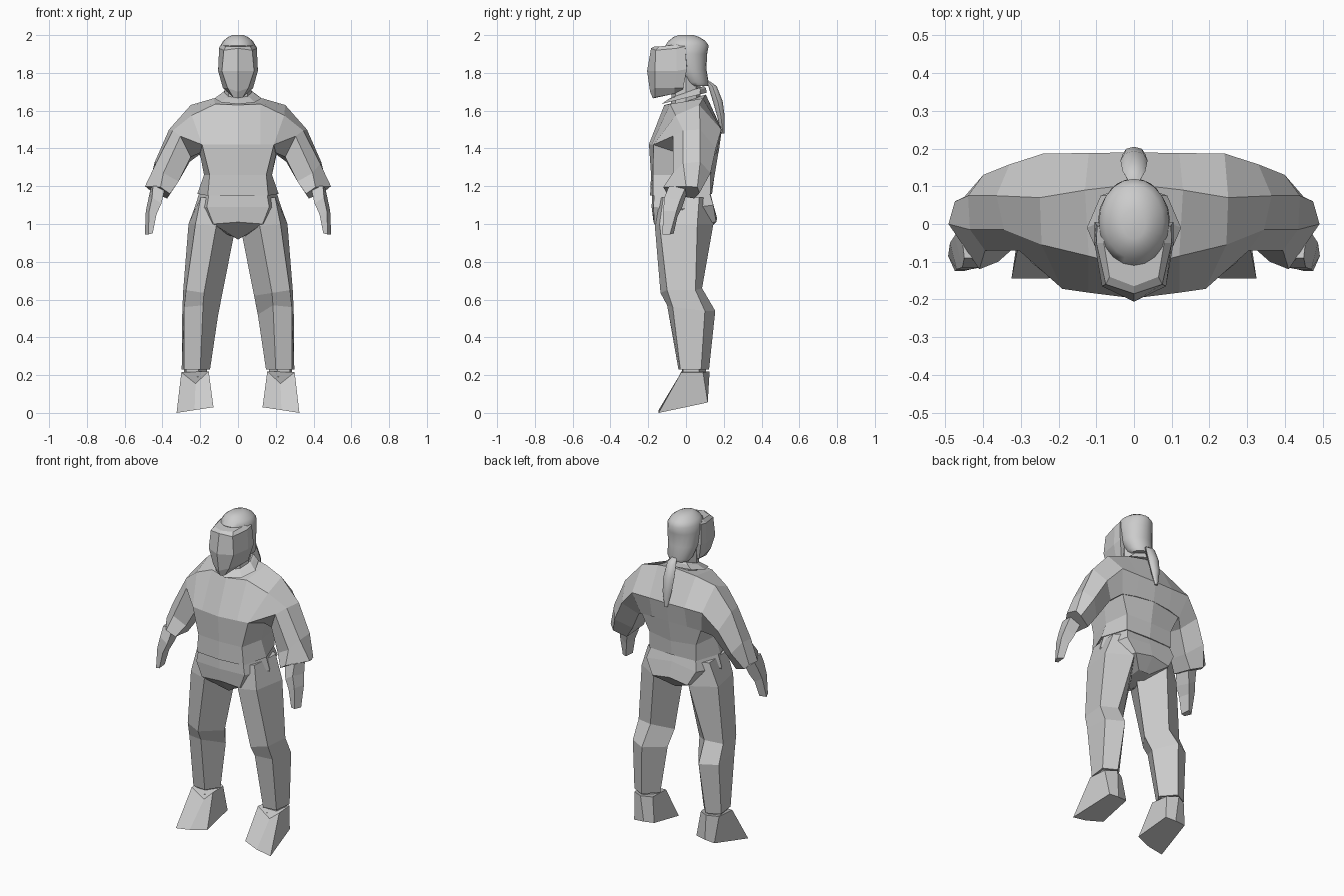
import bpy, bmesh, math

grey = bpy.data.materials.new("light grey")
grey.diffuse_color = (0.6, 0.6, 0.6, 1)


def loft(name, rings, mirror=False, smooth=False, cap_start=True):
    """Skin closed rings of equal point count, cap the ends, optionally mirror in x."""
    bm = bmesh.new()
    vs = [[bm.verts.new(p) for p in r] for r in rings]
    n = len(rings[0])
    for a, b in zip(vs, vs[1:]):
        for i in range(n):
            j = (i + 1) % n
            bm.faces.new((a[i], a[j], b[j], b[i]))
    if cap_start:
        bm.faces.new(vs[0][::-1])
    bm.faces.new(vs[-1])
    if mirror:
        dup = bmesh.ops.duplicate(bm, geom=bm.verts[:] + bm.edges[:] + bm.faces[:])["geom"]
        for v in dup:
            if isinstance(v, bmesh.types.BMVert):
                v.co.x *= -1
    bmesh.ops.remove_doubles(bm, verts=bm.verts, dist=1e-5)
    bmesh.ops.recalc_face_normals(bm, faces=bm.faces)
    me = bpy.data.meshes.new(name)
    bm.to_mesh(me)
    bm.free()
    me.materials.append(grey)
    ob = bpy.data.objects.new(name, me)
    bpy.context.collection.objects.link(ob)
    if smooth:
        bpy.context.view_layer.objects.active = ob
        ob.select_set(True)
        bpy.ops.object.shade_smooth_by_angle(angle=math.radians(50))
        ob.select_set(False)
    return ob


def sym(half):
    """Full ring from a half ring running front centre -> back centre."""
    return half + [(-x, y, z) for x, y, z in half[-2:0:-1]]


def oval(cx, cy, z, rx, ry, n, tilt=0.0):
    return [(cx + rx * math.sin(a), cy - ry * math.cos(a), z - tilt * math.cos(a))
            for a in (2 * math.pi * i / n for i in range(n))]


# jacket waist, tucked up into the chest
loft("jacket_waist", [sym(r) for r in (
    [(0, -.19, 1.15), (.16, -.175, 1.15), (.215, -.03, 1.16), (.16, .13, 1.16), (0, .138, 1.16)],
    [(0, -.185, 1.26), (.15, -.175, 1.26), (.18, -.03, 1.26), (.16, .13, 1.26), (0, .15, 1.25)],
    [(0, -.196, 1.42), (.19, -.172, 1.42), (.205, -.02, 1.39), (.205, .145, 1.37), (0, .172, 1.38)],
    [(0, -.14, 1.50), (.15, -.13, 1.48), (.16, -.01, 1.48), (.16, .13, 1.47), (0, .14, 1.47)],
)])

# chest and sleeves in one skin: top, back, under-back, under-front, chest, collarbone
loft("chest_and_sleeves", [
    [(0, .105, 1.685), (0, .19, 1.50), (0, .173, 1.38), (0, -.04, 1.38), (0, -.197, 1.42), (0, -.115, 1.63)],
    [(.13, .09, 1.665), (.12, .188, 1.50), (.12, .162, 1.375), (.12, -.04, 1.38), (.12, -.182, 1.42),
     (.12, -.085, 1.635)],
    [(.25, .07, 1.63), (.24, .187, 1.50), (.207, .146, 1.365), (.205, -.04, 1.375), (.19, -.172, 1.42),
     (.245, -.055, 1.575)],
    [(.365, .075, 1.50), (.33, .158, 1.40), (.255, .10, 1.33), (.25, -.03, 1.355), (.305, -.07, 1.465),
     (.345, -.015, 1.495)],
    [(.44, .075, 1.33), (.40, .13, 1.27), (.325, .06, 1.21), (.315, -.06, 1.225), (.395, -.07, 1.27),
     (.435, -.015, 1.32)],
    [(.475, .06, 1.195), (.45, .072, 1.165), (.375, .045, 1.135), (.36, -.10, 1.16), (.41, -.12, 1.195),
     (.492, .0, 1.20)],
], mirror=True, cap_start=False)

# tapering hands
loft("hand", [
    [(.385, -.09, 1.20), (.45, -.09, 1.20), (.46, .0, 1.20), (.39, .01, 1.18)],
    [(.405, -.115, 1.11), (.455, -.115, 1.14), (.475, -.03, 1.13), (.42, -.02, 1.09)],
    [(.432, -.12, 1.05), (.47, -.12, 1.07), (.488, -.05, 1.07), (.44, -.045, 1.04)],
    [(.452, -.125, .95), (.475, -.125, .945), (.493, -.085, .945), (.458, -.065, .95)],
], mirror=True)

# hips with the crotch wedge
loft("hips", [sym(r) for r in (
    [(0, -.178, 1.18), (.15, -.168, 1.18), (.20, -.02, 1.18), (.15, .12, 1.18), (0, .125, 1.18)],
    [(0, -.182, 1.09), (.165, -.172, 1.09), (.232, -.02, 1.08), (.17, .145, 1.10), (0, .14, 1.12)],
    [(0, -.172, 1.01), (.13, -.168, 1.00), (.20, -.02, 1.0), (.12, .16, 1.01), (0, .165, 1.03)],
    [(0, -.09, .918), (.03, -.075, .935), (.05, 0, .94), (.04, .09, .96), (0, .10, .95)],
)])

# trouser legs: ring order inner, front, outer front, outer back, back
loft("trouser_leg", [
    [(.06, .0, 1.14), (.12, -.155, 1.14), (.197, -.12, 1.14), (.21, .07, 1.14), (.13, .12, 1.14)],
    [(.02, .0, .95), (.115, -.165, .99), (.225, -.14, 1.0), (.262, .06, 1.0), (.12, .145, 1.0)],
    [(.085, -.01, .62), (.18, -.135, .635), (.275, -.10, .65), (.29, .05, .65), (.185, .085, .66)],
    [(.105, .03, .52), (.185, -.10, .57), (.285, -.07, .56), (.295, .10, .54), (.195, .155, .54)],
    [(.148, .04, .23), (.20, -.04, .23), (.285, -.03, .23), (.298, .08, .23), (.22, .122, .23)],
], mirror=True)

# ankle bands
loft("ankle", [[(.165, .04, z), (.21, -.02, z), (.275, -.015, z), (.285, .07, z), (.22, .105, z)]
               for z in (.19, .25)], mirror=True)

# wedge feet: toe edge, heel corners; notch at the front of the ankle
loft("foot", [
    [(.23, -.145, .015), (.325, -.145, .0), (.275, .115, .055), (.21, .115, .06),
     (.145, .105, .065), (.13, -.115, .03)],
    [(.225, -.012, .155), (.30, -.025, .215), (.29, .09, .215), (.225, .125, .22),
     (.165, .09, .215), (.155, -.025, .22)],
], mirror=True)

# neck and flared collar
loft("neck", [oval(0, 0, 1.60, .075, .08, 8), oval(0, 0, 1.78, .07, .075, 8)])
loft("collar", [oval(0, -.01, 1.665, .125, .12, 8, .03),
                oval(0, .005, 1.69, .09, .10, 8, .03),
                oval(0, .01, 1.70, .075, .085, 8, .03)])

# faceted face mask, rings from the chin up
loft("face", [sym(r) for r in (
    [(0, -.175, 1.665), (.025, -.165, 1.67), (.045, -.06, 1.69), (.04, -.02, 1.70), (0, -.02, 1.70)],
    [(0, -.19, 1.70), (.055, -.165, 1.72), (.08, -.06, 1.72), (.08, -.015, 1.72), (0, -.01, 1.72)],
    [(0, -.206, 1.81), (.085, -.165, 1.81), (.105, -.05, 1.81), (.105, .005, 1.82), (0, .0, 1.82)],
    [(0, -.185, 1.93), (.075, -.16, 1.92), (.10, -.05, 1.93), (.098, -.005, 1.94), (0, .0, 1.94)],
    [(0, -.165, 1.94), (.065, -.14, 1.94), (.08, -.05, 1.95), (.08, -.01, 1.95), (0, .0, 1.953)],
)])

# rounded hair
hair = [(1.73, .06, .065, .05), (1.75, .075, .055, .065), (1.82, .09, .025, .083),
        (1.90, .095, .012, .10), (1.945, .093, .005, .115), (1.97, .078, .005, .097),
        (1.99, .052, .002, .068), (2.0, .03, 0, .04)]
loft("hair", [oval(0, cy, z, rx, ry, 20) for z, rx, cy, ry in hair], smooth=True)

# ponytail hanging behind
tail = [(1.755, .115, .015, .012), (1.73, .14, .030, .022), (1.65, .168, .036, .026),
        (1.57, .185, .030, .020), (1.48, .195, .010, .008)]
loft("ponytail", [oval(0, y, z, rx, ry, 8) for z, y, rx, ry in tail], smooth=True)
